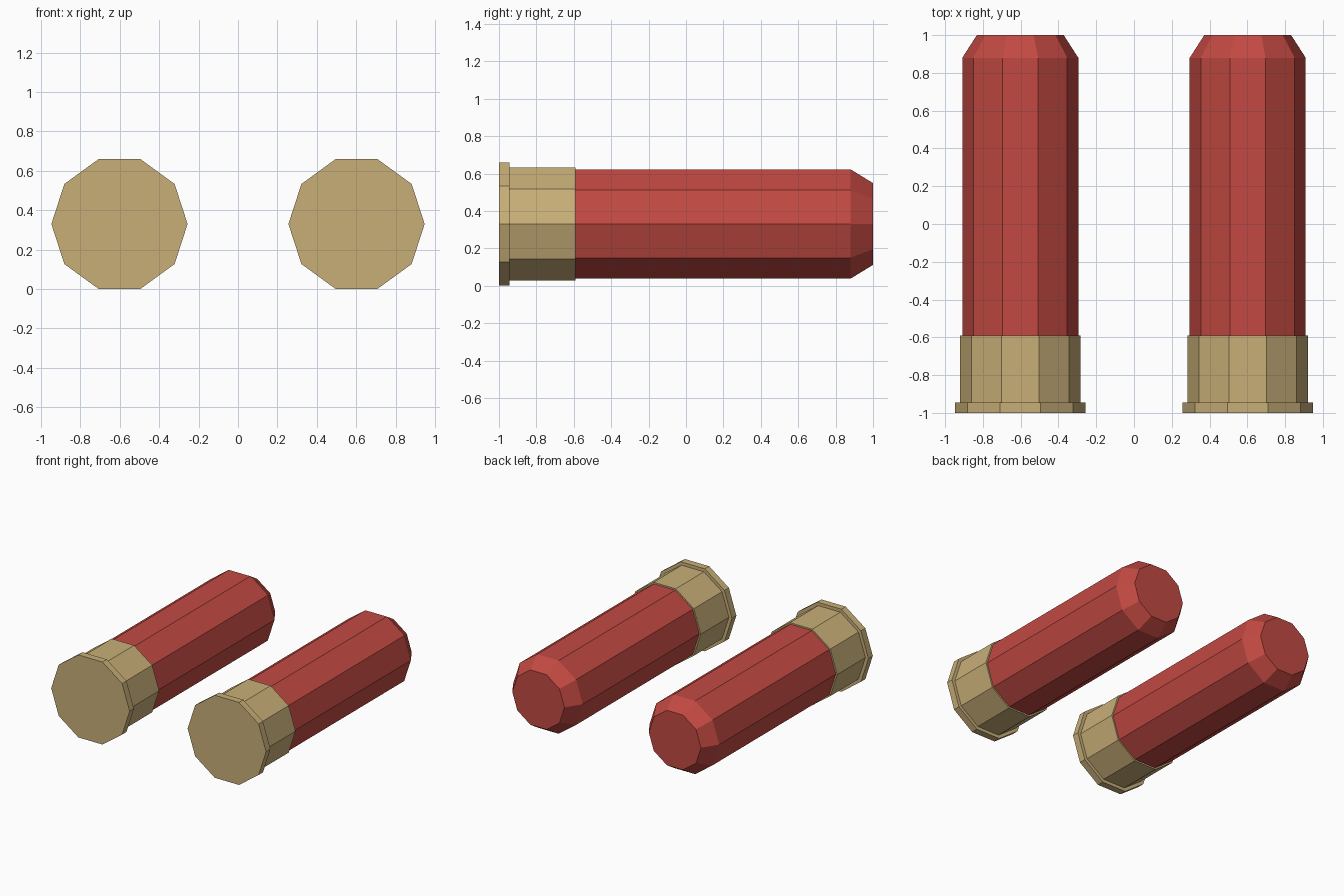
import bpy, bmesh, math

if "Cube" in bpy.data.objects:
    bpy.data.objects.remove(bpy.data.objects["Cube"])

SIDES = 10
AXIS_Z = 0.33


def material(name, srgb):
    mat = bpy.data.materials.new(name)
    lin = [((c / 255 + 0.055) / 1.055) ** 2.4 for c in srgb]
    mat.diffuse_color = (*lin, 1.0)
    mat.use_nodes = True
    mat.node_tree.nodes["Principled BSDF"].inputs["Base Color"].default_value = mat.diffuse_color
    return mat


def lathe(name, profile, x, mat):
    """Closed ten-sided solid along y from (y, radius) pairs."""
    bm = bmesh.new()
    rings = []
    for y, r in profile:
        rings.append([bm.verts.new((r * math.cos(2 * math.pi * i / SIDES), y,
                                    r * math.sin(2 * math.pi * i / SIDES)))
                      for i in range(SIDES)])
    for a, b in zip(rings, rings[1:]):
        for i in range(SIDES):
            j = (i + 1) % SIDES
            bm.faces.new((a[i], a[j], b[j], b[i]))
    bm.faces.new(rings[0])
    bm.faces.new(rings[-1])
    bmesh.ops.recalc_face_normals(bm, faces=bm.faces)
    mesh = bpy.data.meshes.new(name)
    bm.to_mesh(mesh)
    bm.free()
    mesh.materials.append(mat)
    obj = bpy.data.objects.new(name, mesh)
    obj.location = (x, 0, AXIS_Z)
    bpy.context.collection.objects.link(obj)


brass = material("brass", (200, 175, 120))
red = material("red_plastic", (194, 73, 66))

for side, x in (("left", -0.602), ("right", 0.602)):
    # Brass base with a wider rim
    lathe(side + "_brass_base",
          [(-1.0, 0.346), (-0.945, 0.346), (-0.945, 0.319), (-0.59, 0.319)], x, brass)
    # Red hull with a tapered tip
    lathe(side + "_red_hull",
          [(-0.60, 0.307), (0.88, 0.307), (1.0, 0.23)], x, red)
